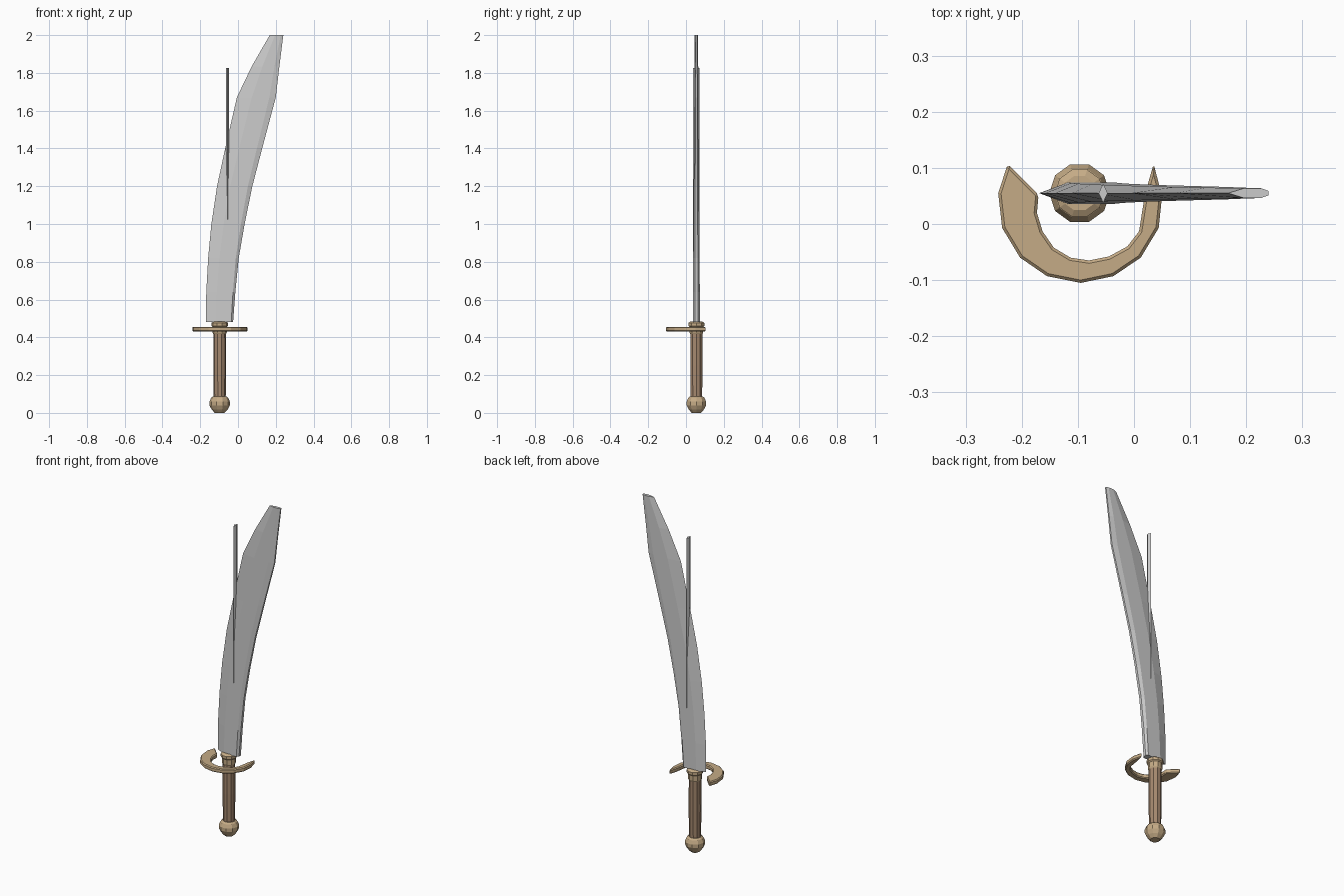
import bpy, math

if "Cube" in bpy.data.objects:
    bpy.data.objects.remove(bpy.data.objects["Cube"])

CX, CY = -0.097, 0.055  # grip axis


def material(name, rgb):
    m = bpy.data.materials.new(name)
    m.diffuse_color = (*rgb, 1)
    m.use_nodes = True
    m.node_tree.nodes["Principled BSDF"].inputs["Base Color"].default_value = m.diffuse_color
    return m


TAN = material("tan_metal", (0.56, 0.41, 0.24))
BROWN = material("brown_leather", (0.38, 0.25, 0.16))


def make(name, verts, faces, mat=None):
    me = bpy.data.meshes.new(name)
    me.from_pydata(verts, [], faces)
    ob = bpy.data.objects.new(name, me)
    bpy.context.collection.objects.link(ob)
    if mat:
        me.materials.append(mat)
    return ob


def loft(name, rings, mat=None):
    """Skin counter-clockwise rings stacked upwards and cap both ends."""
    n = len(rings[0])
    faces = [(k * n + i, k * n + (i + 1) % n, (k + 1) * n + (i + 1) % n, (k + 1) * n + i)
             for k in range(len(rings) - 1) for i in range(n)]
    faces += [tuple(reversed(range(n))), tuple(range((len(rings) - 1) * n, len(rings) * n))]
    return make(name, [v for r in rings for v in r], faces, mat)


def turned(name, profile, mat, n=10):
    return loft(name, [[(CX + r * math.cos(2 * math.pi * i / n),
                         CY + r * math.sin(2 * math.pi * i / n), z) for i in range(n)]
                       for r, z in profile], mat)


# Turned parts of the hilt
turned("pommel", [(0.026, 0.0), (0.043, 0.019), (0.054, 0.04), (0.054, 0.06),
                  (0.045, 0.08), (0.034, 0.088)], TAN)
turned("grip", [(0.032, 0.08), (0.034, 0.25), (0.033, 0.43)], BROWN)
turned("collar", [(0.034, 0.418), (0.038, 0.426), (0.038, 0.455), (0.044, 0.461),
                  (0.044, 0.477), (0.032, 0.484)], TAN)

# Crescent guard: matching outer and inner outlines
outer = [(-0.225, 0.107), (-0.242, 0.055), (-0.235, -0.007), (-0.203, -0.06),
         (-0.155, -0.093), (-0.095, -0.105), (-0.037, -0.093), (0.012, -0.06),
         (0.044, -0.007), (0.05, 0.05), (0.035, 0.107)]
inner = [(-0.17, 0.052), (-0.173, 0.02), (-0.163, -0.013), (-0.143, -0.042),
         (-0.113, -0.06), (-0.08, -0.065), (-0.045, -0.058), (-0.012, -0.04),
         (0.009, -0.013), (0.015, 0.025), (0.02, 0.055)]
outline = outer + inner[::-1]
guard = loft("crescent_guard", [[(x, y, z) for x, y in outline] for z in (0.43, 0.456)], TAN)
bev = guard.modifiers.new("soft_edges", 'BEVEL')
bev.width = 0.005
bev.segments = 1
bev.limit_method = 'ANGLE'
bev.angle_limit = math.radians(50)

# Curved blade: height, sharp edge x, blunt back x
stations = [(0.48, -0.169, -0.026), (0.64, -0.168, -0.014), (0.82, -0.158, 0.004),
            (1.0, -0.141, 0.035), (1.2, -0.111, 0.076), (1.4, -0.068, 0.128),
            (1.67, -0.006, 0.2), (1.835, 0.073, 0.219), (2.0, 0.168, 0.24)]
rings = []
for z, a, b in stations:
    t = (z - 0.48) / 1.52
    h = 0.0192 - 0.0105 * t           # half thickness
    e = h * 0.45                      # half thickness of the back
    x1 = a + (b - a) * (0.36 + 0.03 * t)
    x2 = a + (b - a) * (0.93 - 0.12 * t)
    rings.append([(x, CY + y, z) for x, y in
                  ((a, 0), (x1, -h), (x2, -h), (b, -e), (b, e), (x2, h), (x1, h))])
loft("blade", rings)

# Slim diamond-section rod running through the blade
loft("blade_rod", [[(-0.055 - 0.008, CY, z), (-0.055, CY - 0.017, z),
                    (-0.055 + 0.008, CY, z), (-0.055, CY + 0.017, z)] for z in (0.5, 1.825)])
